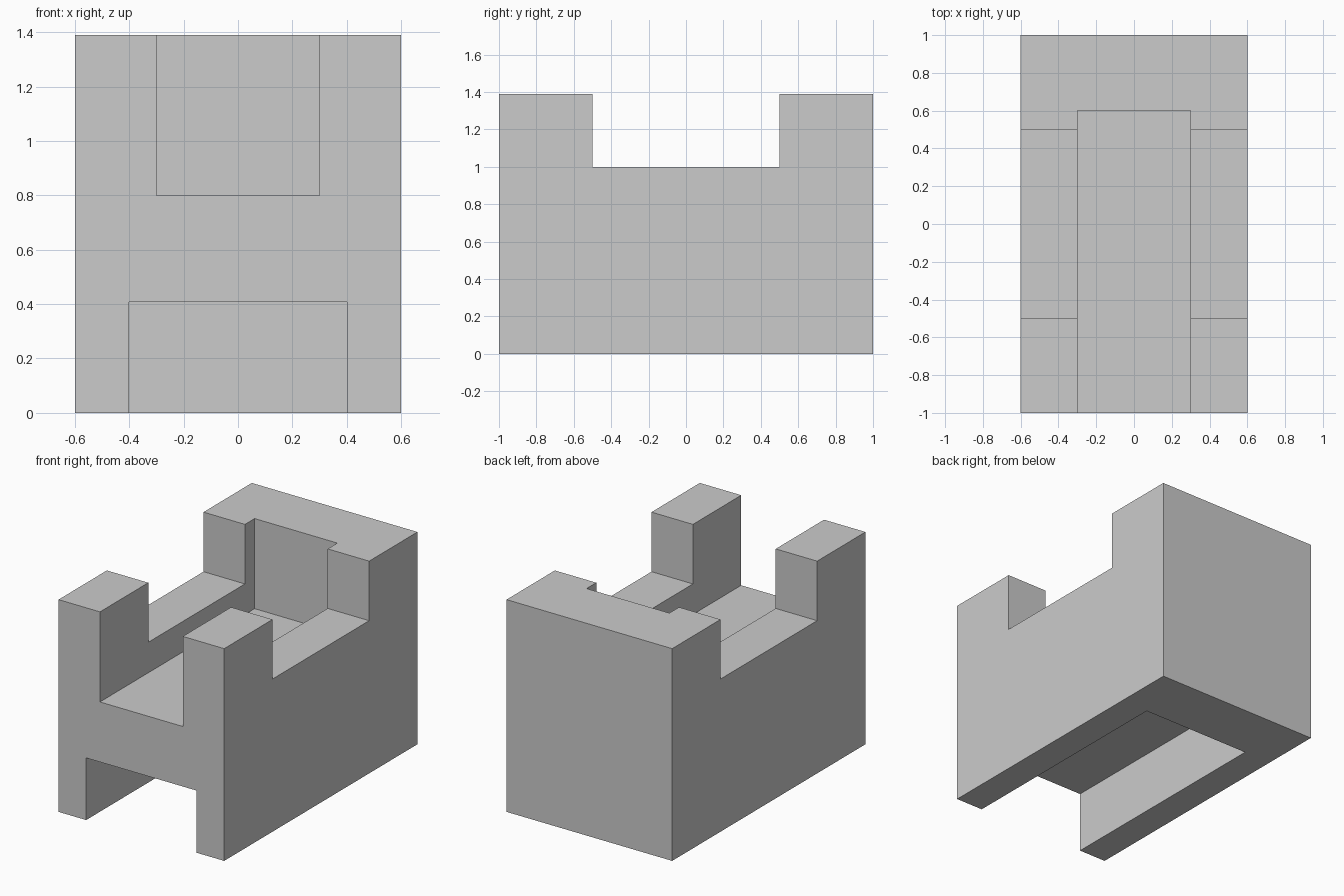
import bpy

if "Cube" in bpy.data.objects:
    bpy.data.objects.remove(bpy.data.objects["Cube"])


def box(name, x, y, z):
    """Axis-aligned box from (min, max) ranges."""
    bpy.ops.mesh.primitive_cube_add(size=1)
    ob = bpy.context.object
    ob.name = name
    ranges = (x, y, z)
    ob.location = [(a + b) / 2 for a, b in ranges]
    ob.scale = [b - a for a, b in ranges]
    bpy.ops.object.transform_apply(location=True, rotation=True, scale=True)
    return ob


def cut(target, cutter):
    """Subtract the cutter from the target and remove it."""
    mod = target.modifiers.new(cutter.name, 'BOOLEAN')
    mod.operation = 'DIFFERENCE'
    mod.solver = 'EXACT'
    mod.object = cutter
    bpy.context.view_layer.objects.active = target
    bpy.ops.object.modifier_apply(modifier=mod.name)
    bpy.data.objects.remove(cutter, do_unlink=True)


# Solid block
block = box("slotted_block", (-0.6, 0.6), (-1, 1), (0, 1.39))

# Top channel, open at the front and closed at the back
cut(block, box("top_channel", (-0.3, 0.3), (-1.2, 0.6), (0.8, 1.6)))

# Notch across both side walls
cut(block, box("side_notch", (-0.8, 0.8), (-0.5, 0.5), (1.0, 1.6)))

# Underside slot, open at the front and closed at the back
cut(block, box("bottom_slot", (-0.4, 0.4), (-1.2, 0.6), (-0.2, 0.407)))
